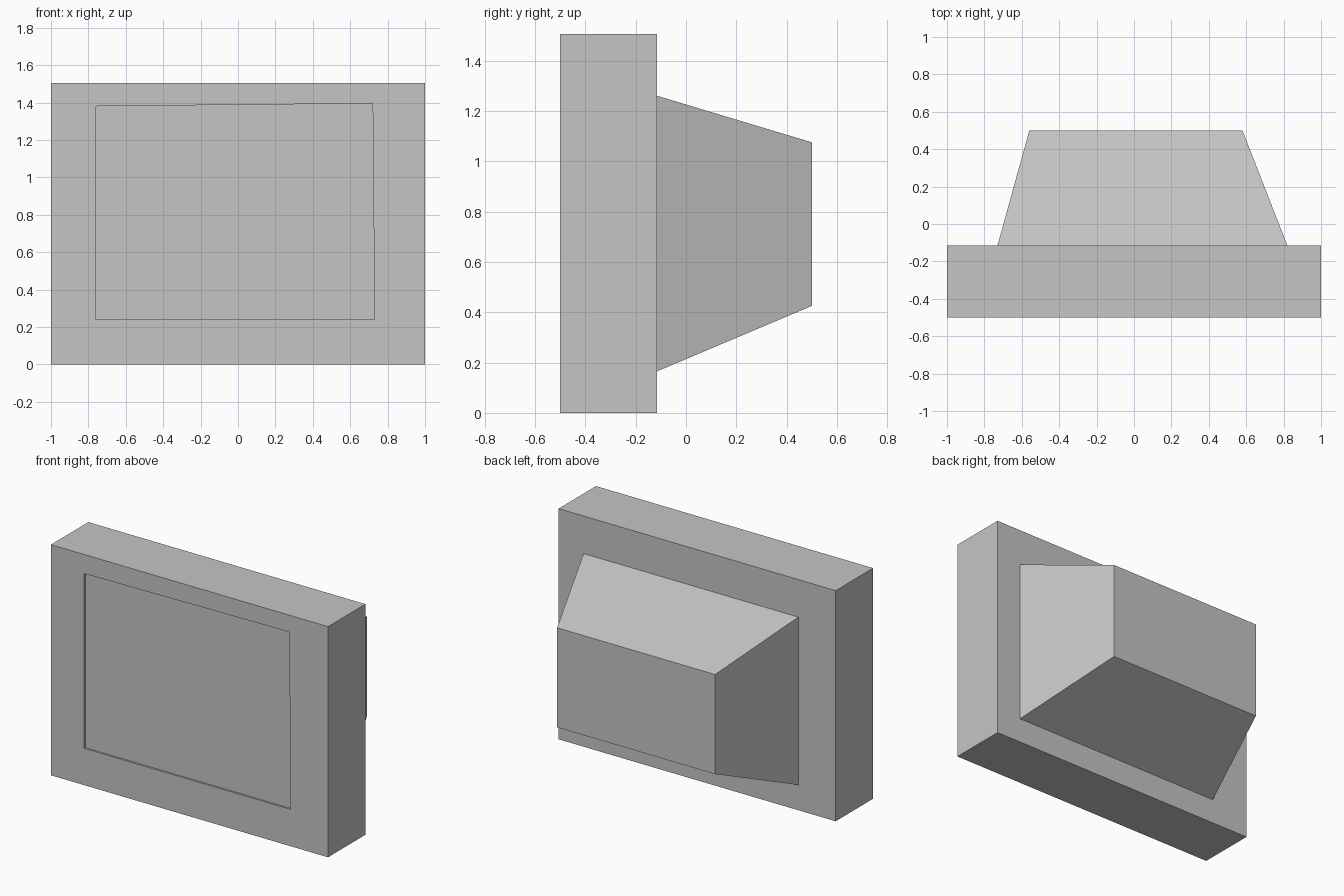
import bpy
import bmesh

if "Cube" in bpy.data.objects:
    bpy.data.objects.remove(bpy.data.objects["Cube"], do_unlink=True)

grey = bpy.data.materials.new("plain grey")
grey.use_nodes = True
colour = (0.56, 0.56, 0.56, 1)
grey.diffuse_color = colour
grey.node_tree.nodes["Principled BSDF"].inputs["Base Color"].default_value = colour


def rect(left, right, bottom, top):
    return [(left, bottom), (right, bottom), (right, top), (left, top)]


def loft(name, rings):
    """Join a sequence of (y, four corners) outlines and cap both ends."""
    bm = bmesh.new()
    loops = [[bm.verts.new((x, y, z)) for x, z in corners] for y, corners in rings]
    for a, b in zip(loops, loops[1:]):
        for i in range(4):
            j = (i + 1) % 4
            bm.faces.new((a[i], a[j], b[j], b[i]))
    bm.faces.new(loops[0])
    bm.faces.new(loops[-1])
    bmesh.ops.recalc_face_normals(bm, faces=bm.faces)
    mesh = bpy.data.meshes.new(name)
    bm.to_mesh(mesh)
    bm.free()
    mesh.materials.append(grey)
    obj = bpy.data.objects.new(name, mesh)
    bpy.context.collection.objects.link(obj)
    return obj


FRONT, JOIN, BACK = -0.5, -0.115, 0.5
screen = [(-0.76, 0.24), (0.73, 0.24), (0.72, 1.395), (-0.76, 1.38)]
frame = rect(-1, 1, 0, 1.505)

# Front slab with a shallow, slightly uneven recessed screen
loft("screen_housing", [(FRONT + 0.012, screen), (FRONT, screen),
                        (FRONT, frame), (JOIN, frame)])

# Tapered rear casing
loft("rear_casing", [(JOIN, rect(-0.73, 0.82, 0.165, 1.26)),
                     (BACK, rect(-0.56, 0.58, 0.425, 1.075))])
